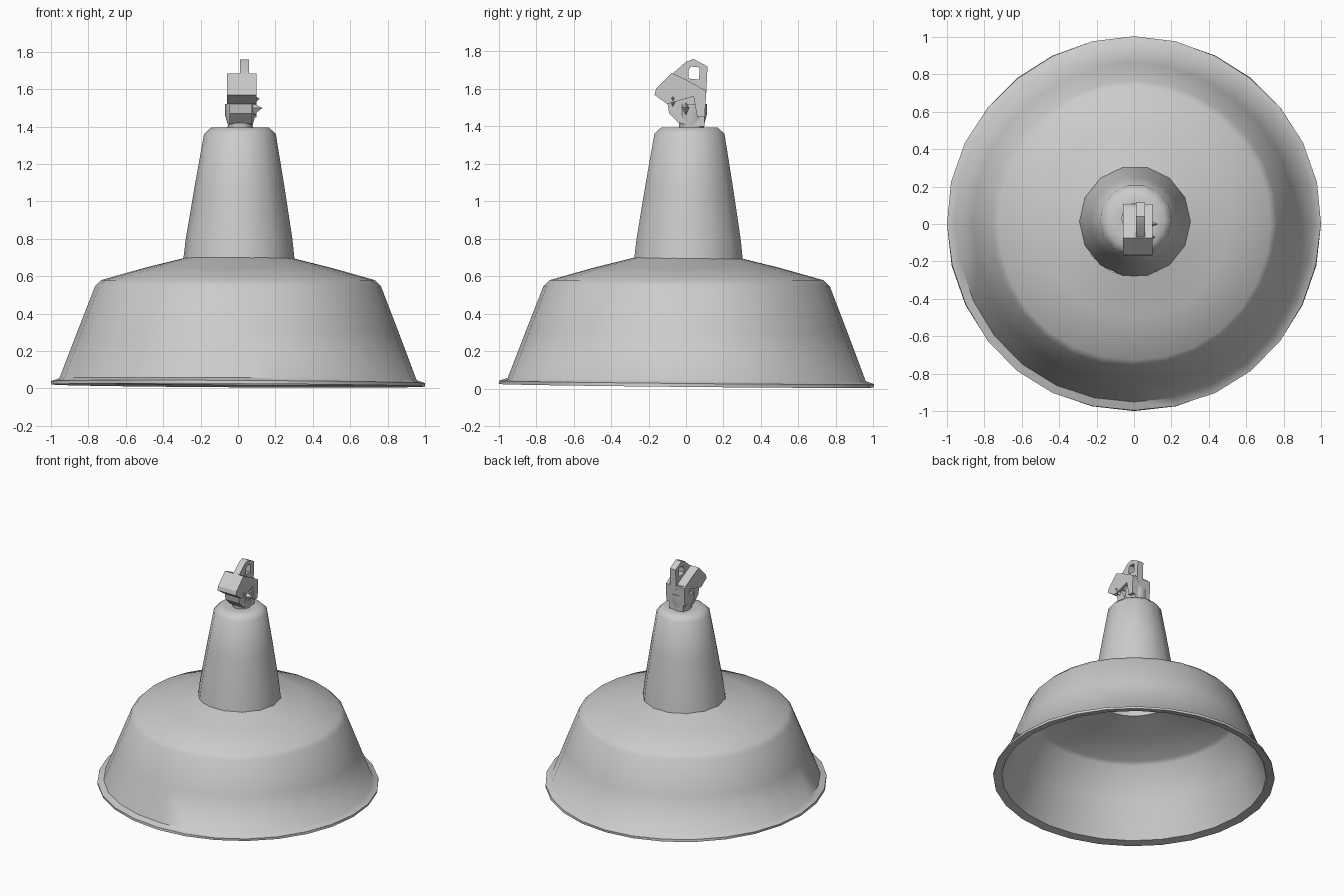
import bpy, bmesh, math
from mathutils import Vector

cube = bpy.data.objects.get("Cube")
if cube:
    bpy.data.objects.remove(cube)

grey = bpy.data.materials.new("lamp grey")
grey.use_nodes = True
grey.diffuse_color = (0.6, 0.6, 0.6, 1)
grey.node_tree.nodes["Principled BSDF"].inputs["Base Color"].default_value = (0.6, 0.6, 0.6, 1)


def finish(name, bm, angle):
    bmesh.ops.recalc_face_normals(bm, faces=bm.faces)
    mesh = bpy.data.meshes.new(name)
    bm.to_mesh(mesh)
    bm.free()
    mesh.materials.append(grey)
    obj = bpy.data.objects.new(name, mesh)
    bpy.context.collection.objects.link(obj)
    bpy.ops.object.select_all(action='DESELECT')
    obj.select_set(True)
    bpy.context.view_layer.objects.active = obj
    bpy.ops.object.shade_smooth_by_angle(angle=math.radians(angle))
    return obj


def lathe(name, profile, sides, place, angle=50, closed=False):
    """Spin (radius, z) points; place bends each point a little."""
    bm = bmesh.new()
    rings = []
    for r, z in profile:
        ring = []
        for i in range(sides):
            a = math.tau * i / sides
            ring.append(bm.verts.new(place(r * math.cos(a), r * math.sin(a), z)))
        rings.append(ring)
    pairs = list(zip(rings, rings[1:]))
    if closed:
        pairs.append((rings[-1], rings[0]))
    for low, high in pairs:
        for i in range(sides):
            j = (i + 1) % sides
            bm.faces.new((low[i], low[j], high[j], high[i]))
    if not closed:
        bm.faces.new(rings[-1])
    return finish(name, bm, angle)


def slab(name, outline, x0, x1, angle=25):
    """Extrude a (y, z) outline from x0 to x1."""
    bm = bmesh.new()
    face = bm.faces.new([bm.verts.new((x0, y, z)) for y, z in outline])
    new = bmesh.ops.extrude_face_region(bm, geom=[face])["geom"]
    bmesh.ops.translate(bm, vec=(x1 - x0, 0, 0),
                        verts=[v for v in new if isinstance(v, bmesh.types.BMVert)])
    return finish(name, bm, angle)


# Shade: thin shell with a flared rim, tilted slightly at the bottom
def tilt(x, y, z):
    k = max(0, 1 - z / 0.5)
    dent = 0.004 * math.sin(5 * math.atan2(y, x))
    return x * (1 + dent * (z > 0.03)), y * (1 + dent * (z > 0.03)), z - k * (0.006 * x + 0.01 * y)


outer = [(0.28, 0.7), (0.5, 0.645), (0.73, 0.58), (0.765, 0.545), (0.86, 0.3), (0.955, 0.05), (1.0, 0.034)]
inner = [(1.0, 0.016), (0.94, 0.028), (0.84, 0.3), (0.745, 0.54), (0.715, 0.56), (0.5, 0.625), (0.28, 0.68)]
lathe("shade", outer + inner, 28, tilt, closed=True)


# Neck: hollow tapered housing leaning slightly to the back left
def lean(x, y, z):
    return x + 0.005 + 0.008 * (z - 0.7), y + 0.013 + 0.008 * (z - 0.7), z


lathe("neck", [(0.298, 0.685), (0.285, 0.8), (0.24, 1.08), (0.192, 1.36), (0.155, 1.395), (0.1, 1.395)],
      14, lean, angle=60)

# Hanger stem and rounded body
lathe("hanger_stem", [(0.072, 1.37), (0.07, 1.41), (0.085, 1.46), (0.085, 1.52)],
      10, lambda x, y, z: (x * 0.95 + 0.012, y + 0.03, z))
slab("hanger_body", [(-0.04, 1.42), (-0.09, 1.47), (-0.1, 1.53), (0, 1.6),
                     (0.1, 1.6), (0.1, 1.4), (0.04, 1.4)], -0.045, 0.075)

# Sloping hood with its back plate
slab("hanger_hood", [(-0.1, 1.52), (-0.168, 1.568), (-0.16, 1.6), (-0.075, 1.685),
                     (0, 1.65), (0.108, 1.59), (0.1, 1.45), (0.06, 1.45), (0.04, 1.56)], -0.06, 0.1)

# Loop: narrow strap around a small square hole
outside = [(-0.085, 1.67), (0, 1.745), (0.04, 1.76), (0.115, 1.72), (0.107, 1.56), (-0.05, 1.6)]
inside = [(0.012, 1.66), (0.014, 1.7), (0.025, 1.72), (0.072, 1.715), (0.07, 1.65), (0.02, 1.655)]
bm = bmesh.new()
loops = [[bm.verts.new((x, y, z)) for y, z in pts]
         for pts, x in ((outside, 0.01), (outside, 0.06), (inside, 0.06), (inside, 0.01))]
for a, b in zip(loops, loops[1:] + loops[:1]):
    for i in range(len(a)):
        j = (i + 1) % len(a)
        bm.faces.new((a[i], a[j], b[j], b[i]))
finish("hanger_loop", bm, 25)

# Small pointed catches on the left side
for name, y, z, reach in (("lower_catch", 0, 1.5, 0.06), ("upper_catch", -0.07, 1.55, 0.045)):
    bm = bmesh.new()
    tip = bm.verts.new((0.07 + reach, y, z))
    base = [bm.verts.new((0.07, y + dy, z + dz))
            for dy, dz in ((0.025, 0), (0, 0.03), (-0.025, 0), (0, -0.05))]
    bm.faces.new(base)
    for i in range(4):
        bm.faces.new((base[i], base[(i + 1) % 4], tip))
    finish(name, bm, 20)
